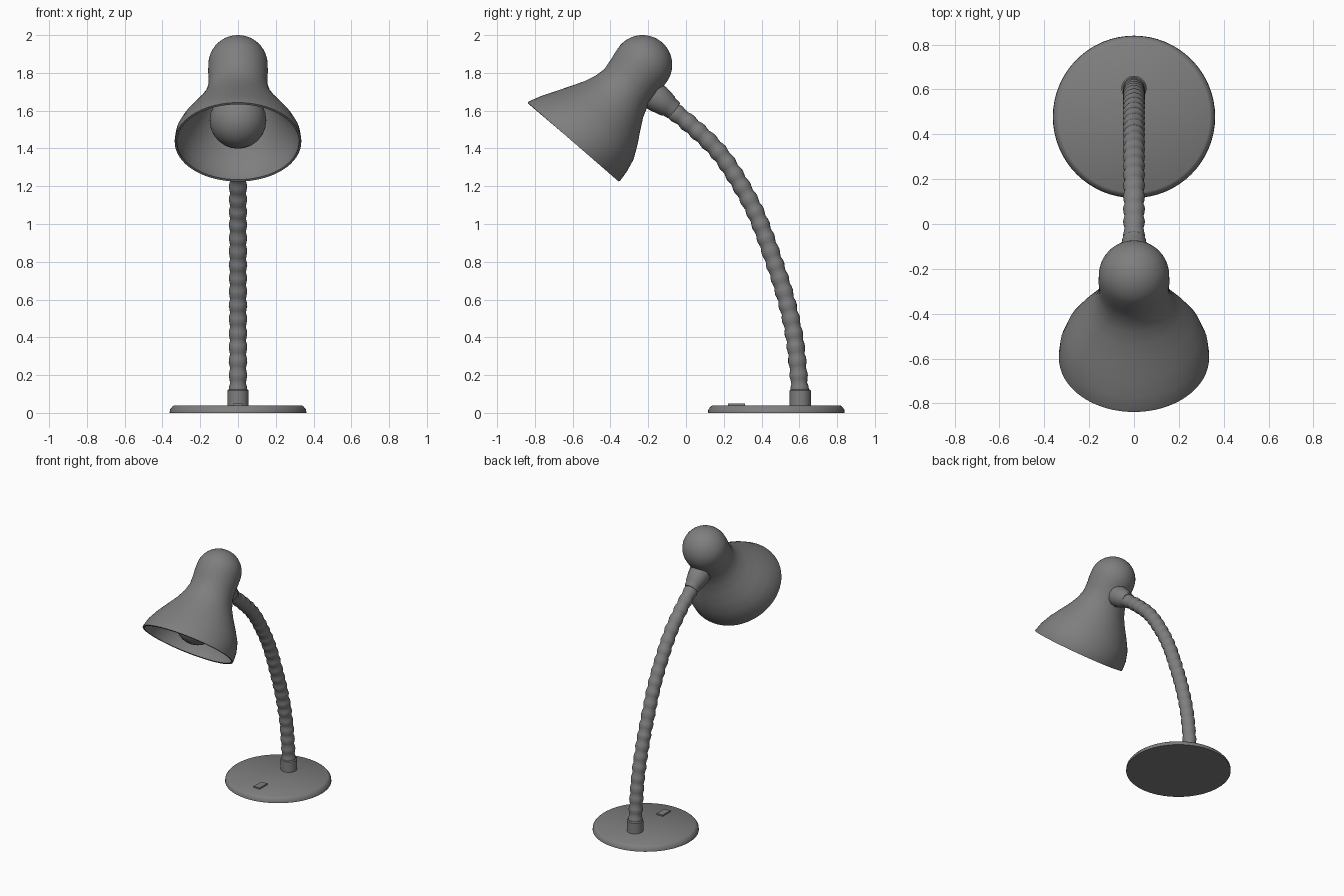
import bpy, bmesh, math
from mathutils import Vector

if "Cube" in bpy.data.objects:
    bpy.data.objects.remove(bpy.data.objects["Cube"])

dark = bpy.data.materials.new("dark_grey")
dark.diffuse_color = (0.21, 0.21, 0.21, 1)
dark.use_nodes = True
dark.node_tree.nodes["Principled BSDF"].inputs["Base Color"].default_value = dark.diffuse_color


def loft(name, rings, cap_start=True, cap_end=True, thickness=0.0):
    """Skin a list of equal-length vertex rings."""
    bm = bmesh.new()
    vs = [[bm.verts.new(p) for p in r] for r in rings]
    n = len(rings[0])
    for a, b in zip(vs, vs[1:]):
        for i in range(n):
            j = (i + 1) % n
            bm.faces.new((a[i], a[j], b[j], b[i]))
    if cap_start:
        bm.faces.new(vs[0][::-1])
    if cap_end:
        bm.faces.new(vs[-1])
    bmesh.ops.recalc_face_normals(bm, faces=bm.faces[:])
    me = bpy.data.meshes.new(name)
    bm.to_mesh(me)
    bm.free()
    me.materials.append(dark)
    ob = bpy.data.objects.new(name, me)
    bpy.context.collection.objects.link(ob)
    bpy.ops.object.select_all(action='DESELECT')
    ob.select_set(True)
    bpy.context.view_layer.objects.active = ob
    if thickness:
        mod = ob.modifiers.new("wall", 'SOLIDIFY')
        mod.thickness = thickness
        mod.offset = -1
        bpy.ops.object.modifier_apply(modifier=mod.name)
    bpy.ops.object.shade_smooth_by_angle(angle=math.radians(35))
    return ob


def ring(center, side, rx, rs, n):
    """Ellipse spanned by the x axis and a side vector in the yz plane."""
    return [center + Vector((rx * math.cos(a), 0, 0)) + side * (rs * math.sin(a))
            for a in (2 * math.pi * i / n for i in range(n))]


def turned(name, origin, axis, profile, n=32):
    """Solid of revolution; profile holds (distance along axis, radius)."""
    axis = Vector(axis).normalized()
    side = Vector((0, -axis.z, axis.y))
    return loft(name, [ring(Vector(origin) + axis * t, side, r, r, n) for t, r in profile])


UP = (0, 0, 1)

# Base disc and neck collar
turned("base", (0, 0.478, 0), UP, [(0, 0.362), (0.018, 0.36), (0.034, 0.347), (0.04, 0.338)], 64)
turned("base_collar", (0, 0.605, 0.035), UP, [(0, 0.056), (0.083, 0.056), (0.09, 0.05)])

# Rocker switch
bpy.ops.mesh.primitive_cube_add(size=1, location=(0, 0.267, 0.041))
switch = bpy.context.object
switch.name = "switch"
switch.scale = (0.05, 0.09, 0.018)
switch.data.materials.append(dark)
bev = switch.modifiers.new("bevel", 'BEVEL')
bev.width = 0.004
bev.segments = 2

# Ribbed flexible neck along a smooth path (y, z)
path = [Vector((0, y, z)) for y, z in [
    (0.607, -0.1), (0.605, 0.08), (0.577, 0.38), (0.53, 0.60), (0.47, 0.79),
    (0.375, 1.045), (0.27, 1.24), (0.165, 1.39), (0.03, 1.52), (-0.08, 1.607), (-0.19, 1.68)]]
points = []
for p0, p1, p2, p3 in zip(path, path[1:], path[2:], path[3:]):
    for k in range(40):
        u = k / 40
        points.append(0.5 * (2 * p1 + (p2 - p0) * u + (2 * p0 - 5 * p1 + 4 * p2 - p3) * u * u
                             + (3 * p1 - p0 - 3 * p2 + p3) * u ** 3))
points.append(path[-2])
rib, pitch = [0.042, 0.045, 0.049, 0.047], 0.075
rings, travelled, last, count = [], 0.0, None, 0
for i in range(len(points) - 1):
    p = points[i]
    travelled += (p - last).length if last else 0
    last = p
    if travelled >= count * pitch / 4:
        t = (points[i + 1] - p).normalized()
        r = rib[count % 4]
        rings.append(ring(p, Vector((0, -t.z, t.y)), r, r, 20))
        count += 1
end_t = (points[-1] - points[-2]).normalized()
rings.append(ring(points[-1], Vector((0, -end_t.z, end_t.y)), 0.042, 0.042, 20))
loft("flexible_neck", rings)

# Joint between neck and shade
turned("shade_joint", (0, -0.06, 1.599), (0, -0.81, 0.59),
       [(0, 0.048), (0.01, 0.053), (0.035, 0.055), (0.045, 0.062), (0.11, 0.075), (0.14, 0.075)], 12)

# Bell shade: distance from rim, upper radius, lower radius, sideways widening
rim = Vector((0, -0.5975, 1.434))
axis = Vector((0, 0.655, 0.755)).normalized()
side = Vector((0, -axis.z, axis.y))
stations = [(0, .319, .319, 1.05), (.01, .317, .322, 1.05), (.07, .289, .317, 1.085),
            (.14, .248, .302, 1.1), (.21, .207, .268, 1.09), (.28, .167, .228, 1.07),
            (.34, .141, .195, 1.06), (.40, .128, .174, 1.05), (.46, .135, .167, 1.03),
            (.505, .143, .167, 1.02)]
rings = []
for t, up, low, widen in stations:
    half = (up + low) / 2
    rings.append(ring(rim + axis * t + side * (up - low) / 2, side, half * widen, half, 64))
for k in range(13):
    a = math.radians(88 * k / 12)
    r = 0.157 * math.cos(a)
    rings.append(ring(rim + axis * (0.55 + 0.157 * math.sin(a)) - side * 0.0096, side, r, r, 64))
loft("shade", rings, cap_start=False, thickness=0.012)

# Bulb with its socket
R = 0.15
bulb = [(-R * math.cos(math.radians(a)), R * math.sin(math.radians(a))) for a in range(2, 135, 11)]
bulb += [(0.14, 0.085), (0.19, 0.065), (0.24, 0.06), (0.52, 0.06)]
turned("bulb", rim + axis * 0.165 - side * 0.015, axis, bulb)
